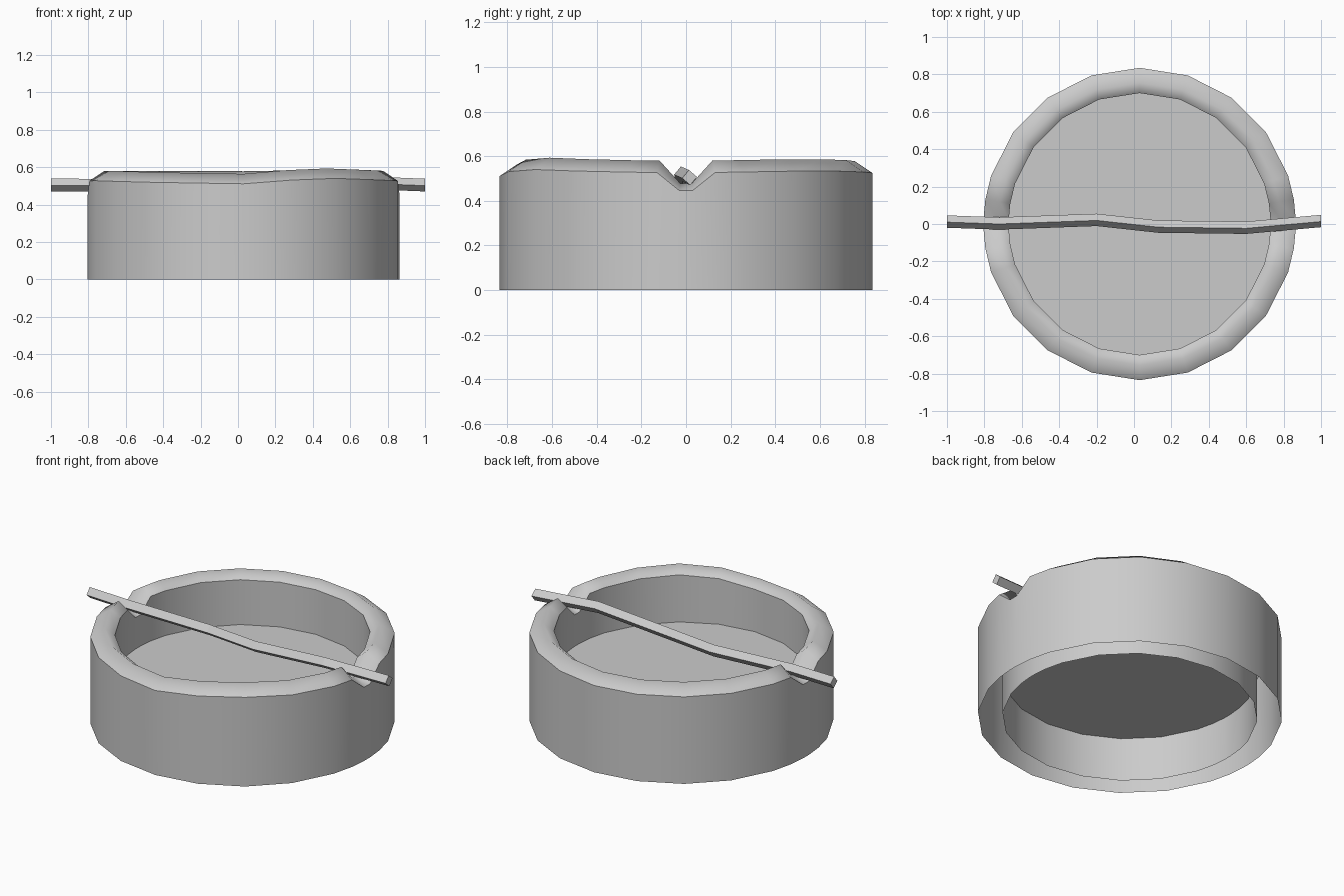
import bpy, bmesh
from math import radians, sin, cos

if "Cube" in bpy.data.objects:
    bpy.data.objects.remove(bpy.data.objects["Cube"])

CX = 0.03            # ring centre is slightly off the stick's centre


def finish(name, bm, smooth):
    bmesh.ops.recalc_face_normals(bm, faces=bm.faces[:])
    for f in bm.faces:
        f.smooth = smooth
    me = bpy.data.meshes.new(name)
    bm.to_mesh(me)
    bm.free()
    ob = bpy.data.objects.new(name, me)
    bpy.context.collection.objects.link(ob)
    return ob


# Uneven rim: (angle, height offset), linearly interpolated
WAVE = [(0, 0), (45, .01), (90, 0), (140, .002), (180, 0), (200, .003),
        (234, -.006), (270, -.014), (288, .006), (306, .015), (333, .005), (360, 0)]


def wave(a):
    for (a0, h0), (a1, h1) in zip(WAVE, WAVE[1:]):
        if a0 <= a <= a1:
            return h0 + (h1 - h0) * (a - a0) / (a1 - a0)
    return 0


# Ring: double wall open underneath, rounded wavy rim, a notch on each side
PROFILE = [(.835, 0), (.835, .525), (.755, .578), (.70, .535), (.70, 0)]
stations = [(i * 18, False) for i in range(20) if i not in (0, 10)]
for c in (0, 180):
    stations += [((c + d) % 360, abs(d) < 5) for d in (-9, -2, 2, 9)]
stations.sort()

bm = bmesh.new()
rows = []
for a, notch in stations:
    t = radians(a)
    row = []
    for i, (r, z) in enumerate(PROFILE):
        if z:
            z += wave(a) - ((.08, .10, .08)[i - 1] if notch else 0)
        row.append(bm.verts.new((CX + r * cos(t), r * sin(t), z)))
    rows.append(row)
for k in range(len(rows)):
    p, q = rows[k], rows[(k + 1) % len(rows)]
    for i in range(len(PROFILE) - 1):
        bm.faces.new((p[i], q[i], q[i + 1], p[i + 1]))
    for i in (1, 3):
        bm.edges.get((p[i], q[i])).smooth = False
finish("ring_wall", bm, True)

# Floor disc halfway up the inside
bm = bmesh.new()
bm.faces.new([bm.verts.new((CX + .70 * cos(radians(a)), .70 * sin(radians(a)), .265))
              for a, _ in stations])
finish("floor_disc", bm, False)

# Crooked square stick resting in the notches
PATH = [(-1, .013, .505), (-.72, .003, .503), (-.2, .022, .488),
        (.13, -.014, .49), (.6, -.02, .52), (1, .016, .504)]
SECTION = [(-.003, .034), (.033, .003), (.003, -.034), (-.033, -.003)]
bm = bmesh.new()
rows = [[bm.verts.new((x, y + dy, z + dz)) for dy, dz in SECTION] for x, y, z in PATH]
for p, q in zip(rows, rows[1:]):
    for i in range(4):
        j = (i + 1) % 4
        bm.faces.new((p[i], q[i], q[j], p[j]))
bm.faces.new(rows[0])
bm.faces.new(rows[-1])
finish("stick", bm, False)
